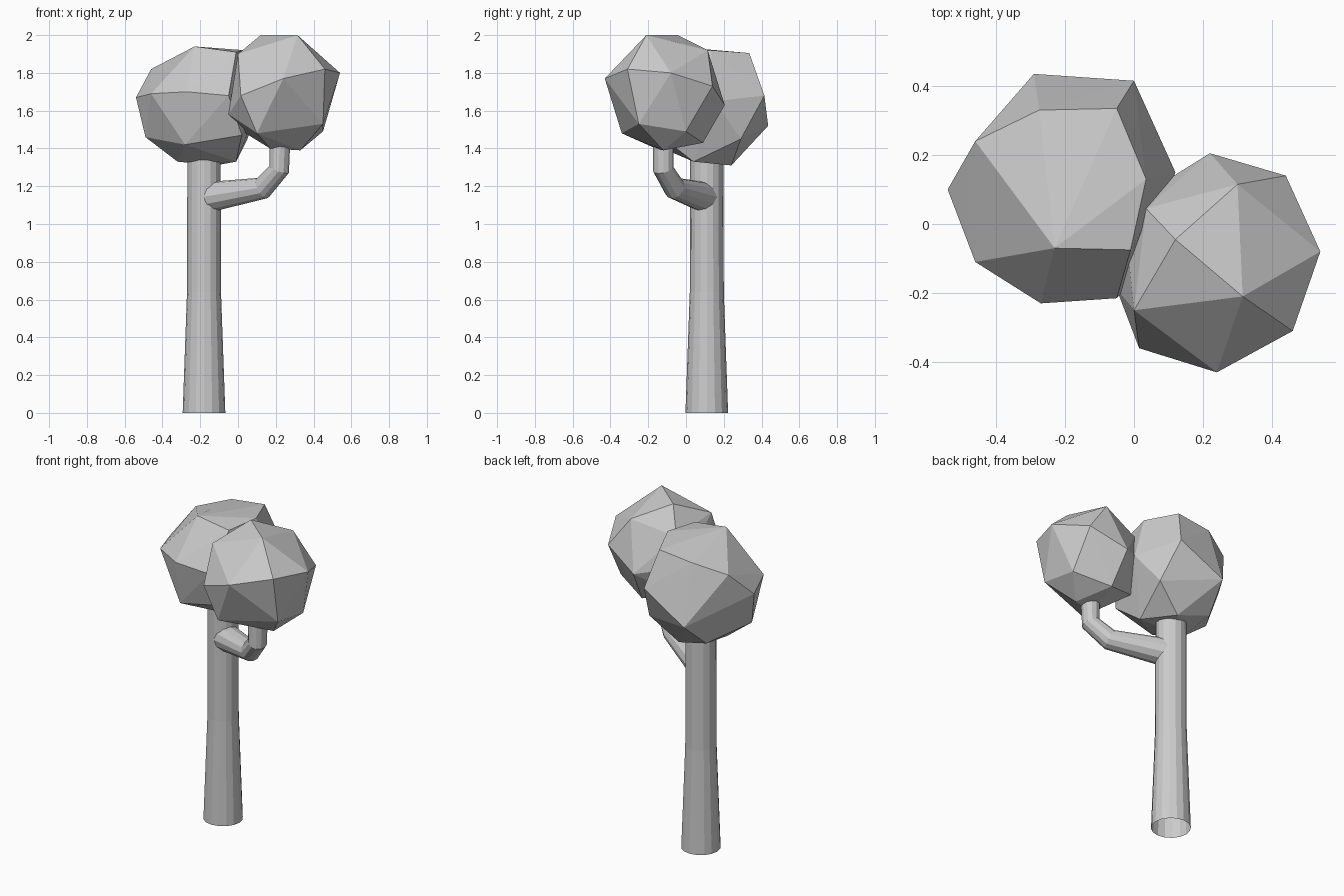
import bpy, bmesh


def tube(name, path, radii, res):
    """Faceted open tube following a polyline, one radius per point."""
    cu = bpy.data.curves.new(name, 'CURVE')
    cu.dimensions = '3D'
    cu.bevel_depth = 1.0
    cu.bevel_resolution = res
    sp = cu.splines.new('POLY')
    sp.points.add(len(path) - 1)
    for p, co, r in zip(sp.points, path, radii):
        p.co = (*co, 1)
        p.radius = r
    sp.use_smooth = False
    ob = bpy.data.objects.new(name, cu)
    bpy.context.collection.objects.link(ob)
    bpy.ops.object.select_all(action='DESELECT')
    ob.select_set(True)
    bpy.context.view_layer.objects.active = ob
    bpy.ops.object.convert(target='MESH')
    return ob


def clump(name, pts):
    """Low-poly leaf clump: convex hull of its corner points."""
    bm = bmesh.new()
    for p in pts:
        bm.verts.new(p)
    res = bmesh.ops.convex_hull(bm, input=bm.verts)
    loose = [v for v in bm.verts if not v.link_faces]
    bmesh.ops.delete(bm, geom=loose, context='VERTS')
    bmesh.ops.recalc_face_normals(bm, faces=bm.faces)
    me = bpy.data.meshes.new(name)
    bm.to_mesh(me)
    bm.free()
    ob = bpy.data.objects.new(name, me)
    bpy.context.collection.objects.link(ob)
    return ob


# Trunk: flared foot, straight upper part, open underneath
tube("trunk", [(-0.18, 0.11, 0), (-0.18, 0.11, 0.64), (-0.18, 0.11, 1.4)],
     [0.113, 0.09, 0.088], 6)

# Side branch bending upward
tube("branch", [(-0.17, 0.105, 1.14), (0.13, -0.06, 1.19),
                (0.218, -0.12, 1.29), (0.222, -0.12, 1.45)],
     [0.082, 0.06, 0.055, 0.055], 4)

# Large leaf clump on the trunk: upper, middle, lower corners
clump("leaves_left", [
    (-0.23, -0.07, 1.94), (-0.01, -0.075, 1.91), (0.035, 0.13, 1.92),
    (-0.05, 0.335, 1.905), (-0.275, 0.33, 1.88), (-0.46, 0.24, 1.82),
    (-0.54, 0.10, 1.67), (-0.46, -0.11, 1.69), (-0.27, -0.23, 1.70),
    (-0.05, -0.215, 1.68), (0.12, 0.15, 1.65), (0.0, 0.415, 1.68),
    (-0.29, 0.435, 1.52), (-0.49, 0.05, 1.46), (-0.28, -0.17, 1.42),
    (0.02, -0.14, 1.47), (-0.32, 0.05, 1.33), (-0.01, 0.04, 1.33),
    (-0.12, 0.24, 1.31), (-0.33, 0.27, 1.37), (0.05, 0.29, 1.45)])

# Leaf clump on the branch
clump("leaves_right", [
    (0.12, -0.045, 2.0), (0.315, -0.21, 2.0), (0.30, 0.115, 1.92),
    (0.0, -0.25, 1.90), (0.035, 0.045, 1.85), (0.54, -0.08, 1.80),
    (0.46, -0.31, 1.82), (0.24, -0.43, 1.77), (0.015, -0.36, 1.68),
    (0.44, 0.14, 1.73), (0.22, 0.205, 1.63), (-0.05, -0.19, 1.58),
    (-0.03, 0.05, 1.68), (0.45, -0.25, 1.53), (0.10, -0.34, 1.48),
    (0.45, 0.0, 1.49), (0.33, -0.12, 1.39), (0.17, -0.16, 1.40),
    (0.24, 0.09, 1.43), (0.04, 0.02, 1.48)])
